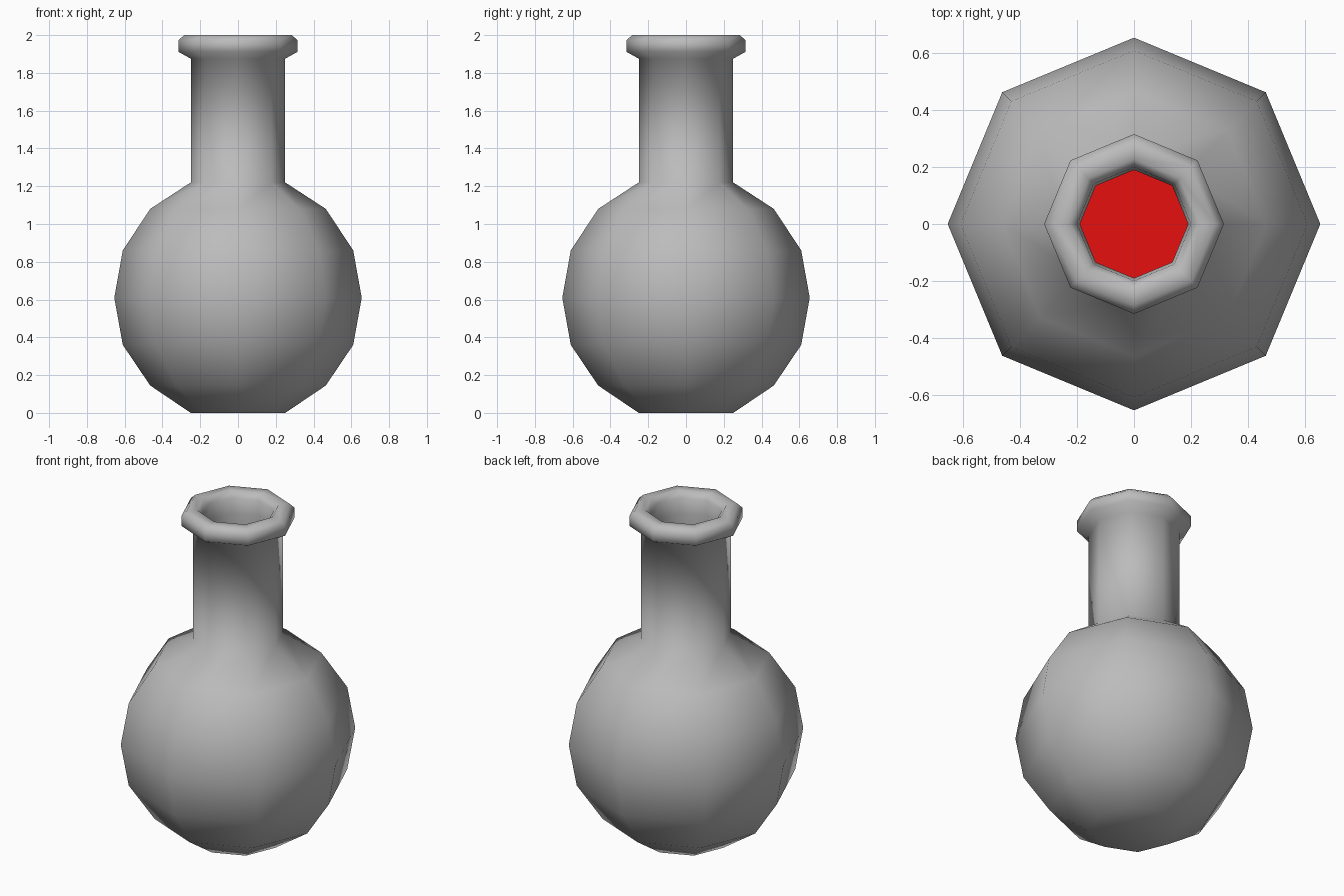
import bpy
import bmesh
import math

cube = bpy.data.objects.get("Cube")
if cube:
    bpy.data.objects.remove(cube, do_unlink=True)

SIDES = 8


def make_material(name, color):
    mat = bpy.data.materials.new(name)
    mat.use_nodes = True
    mat.diffuse_color = color
    mat.node_tree.nodes["Principled BSDF"].inputs["Base Color"].default_value = color
    return mat


def lathe(name, profile, material, smooth_angle):
    """Turn a (radius, height) profile round z; open ends are capped."""
    bm = bmesh.new()
    rings = []
    for r, z in profile:
        rings.append([bm.verts.new((r * math.cos(math.tau * i / SIDES),
                                    r * math.sin(math.tau * i / SIDES), z))
                      for i in range(SIDES)])
    for low, high in zip(rings, rings[1:]):
        for i in range(SIDES):
            j = (i + 1) % SIDES
            bm.faces.new((low[i], low[j], high[j], high[i]))
    bm.faces.new(rings[0][::-1])
    bm.faces.new(rings[-1])
    bmesh.ops.recalc_face_normals(bm, faces=bm.faces)
    mesh = bpy.data.meshes.new(name)
    bm.to_mesh(mesh)
    bm.free()
    mesh.materials.append(material)
    obj = bpy.data.objects.new(name, mesh)
    bpy.context.collection.objects.link(obj)
    bpy.ops.object.select_all(action='DESELECT')
    obj.select_set(True)
    bpy.context.view_layer.objects.active = obj
    bpy.ops.object.shade_smooth_by_angle(angle=math.radians(smooth_angle))
    return obj


glass = make_material("grey_glass", (0.5, 0.5, 0.5, 1))
red = make_material("red_liquid", (0.8, 0.005, 0.005, 1))

# Flask: outer bulb, neck, rolled lip, then back down the hollow inside
outer = [(0.25, 0.0), (0.465, 0.145), (0.61, 0.36), (0.655, 0.61),
         (0.61, 0.86), (0.465, 1.08), (0.25, 1.22), (0.25, 1.875)]
lip = [(0.316, 1.912), (0.316, 1.972), (0.285, 2.0), (0.228, 2.0), (0.2, 1.965)]
inner = [(0.19, 1.875), (0.19, 1.18), (0.43, 1.03), (0.555, 0.84),
         (0.595, 0.61), (0.555, 0.38), (0.43, 0.19), (0.23, 0.06)]
lathe("flask", outer + lip + inner, glass, 65)

# Liquid filling the lower half of the bulb
liquid = [(0.225, 0.065), (0.425, 0.195), (0.55, 0.38), (0.59, 0.61)]
lathe("liquid", liquid, red, 40)
